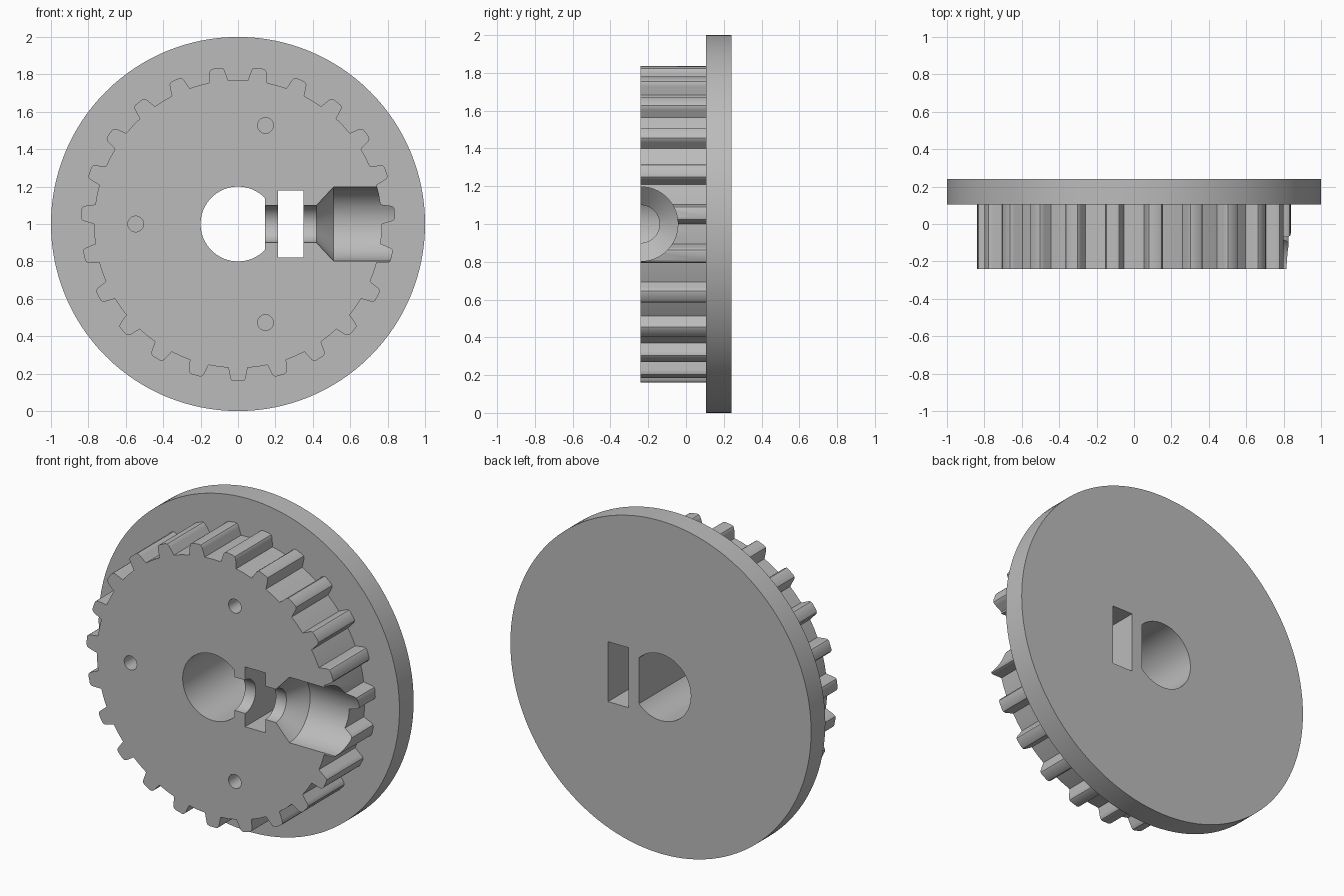
import bpy, bmesh, math
from math import sin, cos, pi, radians
from mathutils import Vector

cube = bpy.data.objects.get("Cube")
if cube:
    bpy.data.objects.remove(cube, do_unlink=True)

grey = bpy.data.materials.new("plain grey")
grey.use_nodes = True
grey.diffuse_color = (0.5, 0.5, 0.5, 1)
grey.node_tree.nodes["Principled BSDF"].inputs["Base Color"].default_value = (0.5, 0.5, 0.5, 1)

CZ = 1.0                      # height of the wheel axis
FRONT, STEP, BACK = -0.24, 0.105, 0.24


def make_object(name, bm):
    bmesh.ops.recalc_face_normals(bm, faces=bm.faces)
    mesh = bpy.data.meshes.new(name)
    bm.to_mesh(mesh)
    bm.free()
    mesh.materials.append(grey)
    obj = bpy.data.objects.new(name, mesh)
    bpy.context.collection.objects.link(obj)
    return obj


def loft(name, rings):
    """Skin between equal rings of points and cap both ends."""
    bm = bmesh.new()
    loops = [[bm.verts.new(p) for p in ring] for ring in rings]
    n = len(loops[0])
    for a, b in zip(loops, loops[1:]):
        for i in range(n):
            j = (i + 1) % n
            bm.faces.new((a[i], a[j], b[j], b[i]))
    bm.faces.new(loops[0])
    bm.faces.new(loops[-1])
    return make_object(name, bm)


def prism(name, outline, y0, y1):
    """Extrude an outline around the wheel axis from y0 to y1."""
    return loft(name, [[(x, y, z + CZ) for x, z in outline] for y in (y0, y1)])


def arc(r, a0, a1, n, cx=0, cz=0):
    return [(cx + r * cos(a0 + (a1 - a0) * i / n), cz + r * sin(a0 + (a1 - a0) * i / n))
            for i in range(n + 1)]


def circle(r, n, cx=0, cz=0):
    return arc(r, 0, 2 * pi, n, cx, cz)[:-1]


def combine(target, other, operation):
    mod = target.modifiers.new(other.name, 'BOOLEAN')
    mod.operation = operation
    mod.solver = 'EXACT'
    mod.object = other
    other.hide_render = True
    bpy.context.view_layer.objects.active = target
    bpy.ops.object.modifier_apply(modifier=mod.name)
    bpy.data.objects.remove(other, do_unlink=True)


# Flange disc
wheel = prism("toothed_wheel", circle(1.0, 128), STEP, BACK)

# Toothed hub: one rounded tooth repeated around the axis, one tooth straight down
TEETH = 23
side = [(0.052, 0.768), (0.043, 0.812), (0.040, 0.826), (0.033, 0.836), (0.022, 0.84)]
tooth = [(-w, r) for w, r in side] + [(w, r) for w, r in reversed(side)]
outline = []
for k in range(TEETH):
    a = -pi / 2 - k * 2 * pi / TEETH
    outward, along = Vector((cos(a), sin(a))), Vector((sin(a), -cos(a)))
    outline += [tuple(outward * r + along * w) for w, r in tooth]
    mid = a - pi / TEETH
    outline.append((0.77 * cos(mid), 0.77 * sin(mid)))
combine(wheel, prism("toothed_hub", outline, FRONT, 0.2), 'UNION')

# D-shaped shaft bore
flat = math.acos(0.145 / 0.2)
combine(wheel, prism("shaft_bore", arc(0.2, flat, 2 * pi - flat, 64), -0.5, 0.5), 'DIFFERENCE')

# Stepped set-screw channel, half sunk in the front face
stations = [(0.1, 0.1), (0.42, 0.1), (0.51, 0.197), (1.1, 0.197)]
channel = loft("screw_channel", [[(x, FRONT + u, CZ + v) for u, v in circle(r, 64)]
                                 for x, r in stations])
combine(wheel, channel, 'DIFFERENCE')

# Nut slot through the whole wheel
slot = [(0.215, -0.18), (0.35, -0.18), (0.35, 0.18), (0.215, 0.18)]
combine(wheel, prism("nut_slot", slot, -0.5, 0.5), 'DIFFERENCE')

# Three blind pin holes in the front
for x, z in ((-0.547, 0), (0.147, 0.527), (0.147, -0.527)):
    combine(wheel, prism("pin_hole", circle(0.042, 32, x, z), -0.5, STEP), 'DIFFERENCE')

bpy.ops.object.select_all(action='DESELECT')
wheel.select_set(True)
bpy.context.view_layer.objects.active = wheel
bpy.ops.object.shade_smooth_by_angle(angle=radians(30))
